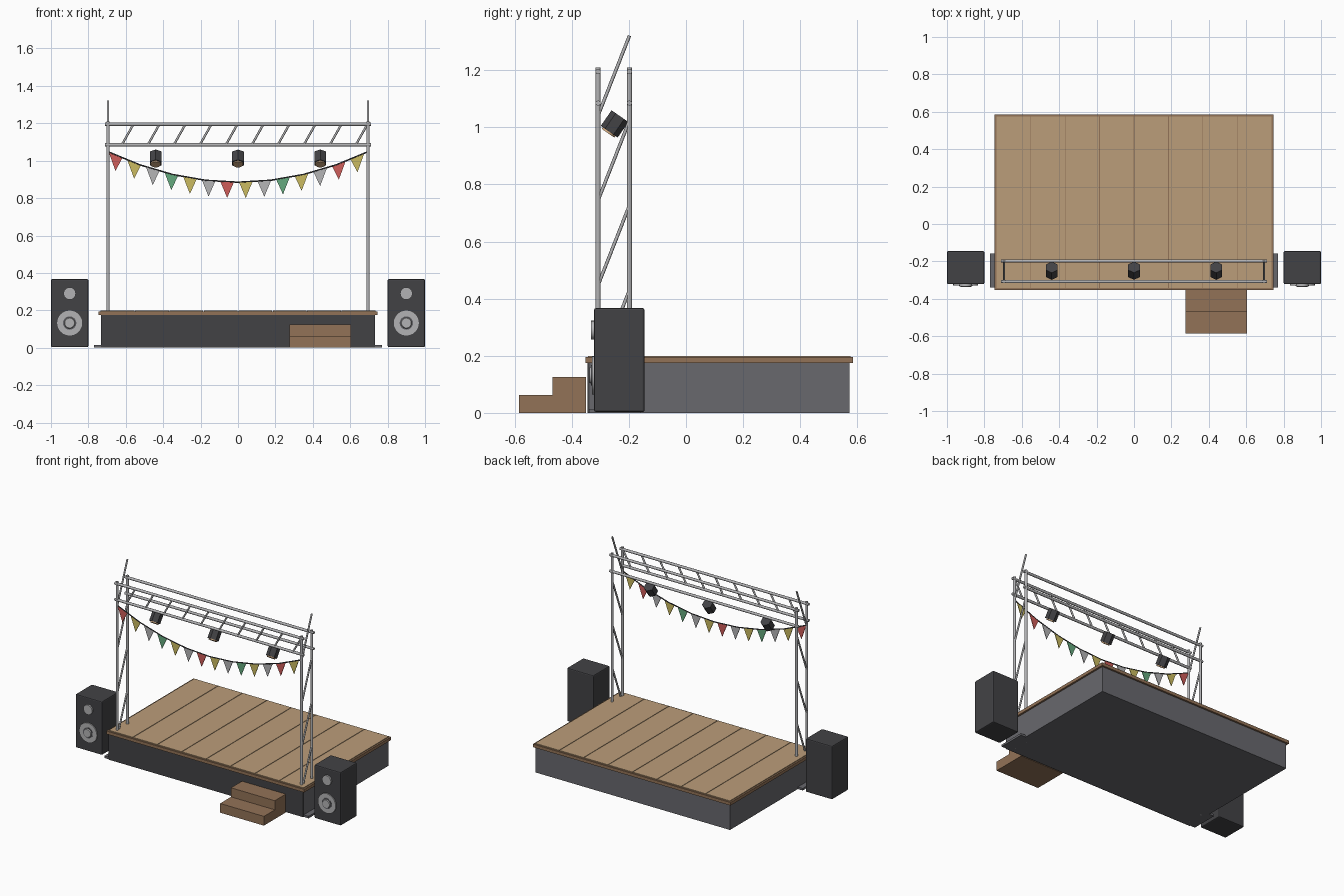
import bpy, bmesh
from math import pi, atan2
from mathutils import Vector, Matrix

if "Cube" in bpy.data.objects:
    bpy.data.objects.remove(bpy.data.objects["Cube"])


def material(name, r, g, b):
    m = bpy.data.materials.new(name)
    m.diffuse_color = (r, g, b, 1)
    m.use_nodes = True
    m.node_tree.nodes["Principled BSDF"].inputs["Base Color"].default_value = (r, g, b, 1)
    return m


charcoal = material("charcoal", .055, .055, .06)
grey = material("stage grey", .14, .14, .155)
brown = material("brown wood", .29, .17, .095)
plank_wood = material("plank wood", .50, .34, .195)
metal = material("metal", .45, .45, .46)
red = material("red cloth", .62, .11, .10)
yellow = material("yellow cloth", .60, .50, .12)
green = material("green cloth", .13, .40, .21)
white = material("pale cloth", .46, .46, .47)
warm = material("warm lens", .66, .42, .23)


def finish(name, bm, mat):
    bmesh.ops.recalc_face_normals(bm, faces=bm.faces)
    mesh = bpy.data.meshes.new(name)
    bm.to_mesh(mesh)
    bm.free()
    mesh.materials.append(mat)
    ob = bpy.data.objects.new(name, mesh)
    bpy.context.collection.objects.link(ob)
    return ob


def box(name, lo, hi, mat, bevel=0):
    lo, hi = Vector(lo), Vector(hi)
    bm = bmesh.new()
    bmesh.ops.create_cube(bm, size=1, matrix=Matrix.Translation((lo + hi) / 2)
                          @ Matrix.Diagonal((*(hi - lo), 1)))
    if bevel:
        bmesh.ops.bevel(bm, geom=bm.edges[:], offset=bevel, segments=2,
                        profile=.5, affect='EDGES')
    return finish(name, bm, mat)


def rod(name, a, b, r, mat, sides=10, r2=None, smooth=True, spin=0):
    a, b = Vector(a), Vector(b)
    d = b - a
    turn = d.to_track_quat('Z', 'Y').to_matrix().to_4x4()
    bm = bmesh.new()
    bmesh.ops.create_cone(bm, cap_ends=True, segments=sides, radius1=r,
                          radius2=r if r2 is None else r2, depth=d.length,
                          matrix=Matrix.Translation((a + b) / 2) @ turn @ Matrix.Rotation(spin, 4, 'Z'))
    if smooth:
        for f in bm.faces:
            f.smooth = len(f.verts) == 4
        for e in bm.edges:
            e.smooth = all(len(f.verts) == 4 for f in e.link_faces)
    return finish(name, bm, mat)


def prism(name, outline, depth, mat):
    """Extrude a closed outline by a depth vector."""
    bm = bmesh.new()
    face = bm.faces.new([bm.verts.new(p) for p in outline])
    out = bmesh.ops.extrude_face_region(bm, geom=[face])
    moved = [v for v in out["geom"] if isinstance(v, bmesh.types.BMVert)]
    bmesh.ops.translate(bm, verts=moved, vec=depth)
    return finish(name, bm, mat)


# Stage platform
box("stage_base", (-.733, -.338, 0), (.733, .573, .174), grey)
box("front_skirt", (-.733, -.345, 0), (.733, -.338, .174), charcoal)
box("deck_trim", (-.745, -.352, .174), (.745, .585, .195), brown)
for i in range(8):
    x = -.736 + .184 * i
    box("deck_plank", (x + .002, -.343, .19), (x + .182, .576, .2), plank_wood)

# Front steps
steps = [(-.585, 0), (-.585, .063), (-.468, .063), (-.468, .125), (-.35, .125), (-.35, 0)]
prism("front_steps", [(.275, y, z) for y, z in steps], (.33, 0, 0), brown)

# Truss towers
FRONT, BACK, SIDE = -.308, -.198, .695
for s in (-1, 1):
    x = s * SIDE
    box("tower_foot", (x - .075, -.34, 0), (x + .075, -.157, .014), grey)
    for y in (FRONT, BACK):
        rod("tower_tube", (x, y, 0), (x, y, 1.21), .009, metal)
    for i in range(4):
        top = .43 + .297 * i
        rod("tower_brace", (x, FRONT, top - .28), (x, BACK, top), .006, metal, 8)

# Overhead truss
for y in (FRONT, BACK):
    for z in (1.085, 1.195):
        rod("beam_tube", (-.712, y, z), (.712, y, z), .009, metal)
for i in range(10):
    x = -.621 + .139 * i
    rod("beam_brace", (x, FRONT, 1.085), (x + .062, FRONT, 1.195), .006, metal, 8)

# Spotlights, tilted towards the front
aim = Vector((0, -.57, -.82)).normalized()
for x in (-.44, 0, .44):
    mid = Vector((x, -.25, 1.012))
    lamp = rod("spotlight", mid - aim * .033, mid + aim * .033, .036, charcoal, 6, smooth=False)
    # turn the hexagonal body so that one corner faces upwards and forwards
    corner = min((v.co - mid for v in lamp.data.vertices), key=lambda c: abs(c.x))
    if abs(corner.x) > .01:
        spin = Matrix.Translation(mid) @ Matrix.Rotation(pi / 6, 4, aim) @ Matrix.Translation(-mid)
        lamp.data.transform(spin)
    rod("spotlight_lens", mid + aim * .03, mid + aim * .04, .027, warm, 16)


# Bunting string and flags
def sag(x):
    return .885 + .165 * (x / .7) ** 2


knots = [Vector((-.7 + 1.4 * i / 8, FRONT, sag(-.7 + 1.4 * i / 8))) for i in range(9)]
for a, b in zip(knots, knots[1:]):
    rod("bunting_string", a, b, .004, charcoal, 6)
colours = [red, yellow, white, green, yellow, white]
for i in range(14):
    x = -.655 + .0995 * i
    l, r = x - .036, x + .036
    y = FRONT - .002
    prism("bunting_flag", [(l, y, sag(l)), (r, y, sag(r)), (x, y, sag(x) - .085)],
          (0, .004, 0), colours[i % 6])

# Loudspeakers
for s in (-1, 1):
    x = s * .9
    box("speaker_cabinet", (x - .1, -.322, .003), (x + .1, -.145, .367), charcoal, .007)
    rod("woofer", (x, -.318, .132), (x, -.33, .132), .067, metal, 24)
    rod("woofer_ring", (x, -.329, .132), (x, -.332, .132), .036, grey, 24)
    rod("woofer_cap", (x, -.33, .132), (x, -.338, .132), .03, metal, 24, .026)
    rod("tweeter", (x, -.318, .29), (x, -.333, .29), .033, metal, 20)
